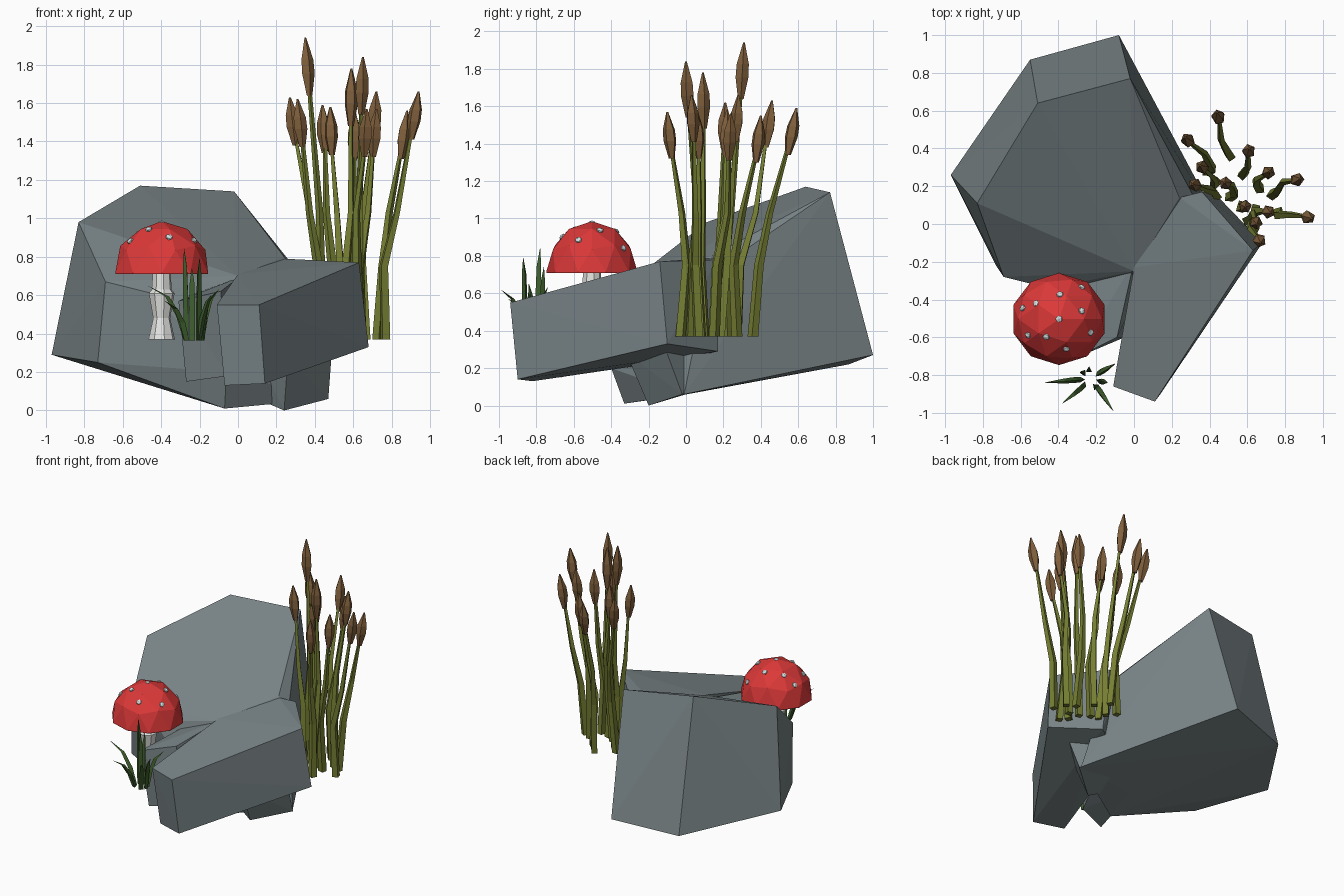
import bpy, bmesh, math
from mathutils import Vector, Matrix

if "Cube" in bpy.data.objects:
    bpy.data.objects.remove(bpy.data.objects["Cube"])


def material(name, rgb):
    m = bpy.data.materials.new(name)
    m.diffuse_color = (*rgb, 1)
    m.use_nodes = True
    m.node_tree.nodes["Principled BSDF"].inputs["Base Color"].default_value = m.diffuse_color
    return m


STONE = material("grey stone", (0.19, 0.23, 0.24))
RED = material("cap red", (0.72, 0.04, 0.04))
WHITE = material("stem white", (0.78, 0.78, 0.76))
SPOT = material("spot white", (0.68, 0.76, 0.76))
GRASS = material("grass green", (0.05, 0.115, 0.027))
REED = material("reed green", (0.18, 0.21, 0.033))
BROWN = material("reed brown", (0.215, 0.115, 0.045))


def finish(bm, name, mat):
    bmesh.ops.recalc_face_normals(bm, faces=bm.faces)
    me = bpy.data.meshes.new(name)
    bm.to_mesh(me)
    bm.free()
    me.materials.append(mat)
    ob = bpy.data.objects.new(name, me)
    bpy.context.collection.objects.link(ob)
    return ob


def rock(name, points):
    """Faceted boulder: convex hull of its corners."""
    bm = bmesh.new()
    for p in points:
        bm.verts.new(p)
    res = bmesh.ops.convex_hull(bm, input=bm.verts)
    loose = [g for g in res["geom_interior"] if isinstance(g, bmesh.types.BMVert)]
    bmesh.ops.delete(bm, geom=loose, context='VERTS')
    return finish(bm, name, STONE)


def tube(bm, path, radii, sides, turn=0.0):
    """Closed low-poly tube with horizontal rings along a path."""
    rings = []
    for p, r in zip(path, radii):
        rings.append([bm.verts.new((p[0] + r * math.cos(turn + math.tau * i / sides),
                                    p[1] + r * math.sin(turn + math.tau * i / sides), p[2]))
                      for i in range(sides)])
    for a, b in zip(rings, rings[1:]):
        for i in range(sides):
            j = (i + 1) % sides
            bm.faces.new((a[i], a[j], b[j], b[i]))
    bm.faces.new(rings[0][::-1])
    bm.faces.new(rings[-1])


# Boulders
rock("large_rock", [
    (-0.51, 0.64, 1.17), (-0.02, 0.77, 1.14), (-0.83, 0.11, 0.98), (-0.69, -0.28, 0.67),
    (-0.45, -0.34, 0.61), (0.0, -0.25, 0.70), (0.24, 0.14, 0.80), (0.33, 0.12, 0.70),
    (-0.08, 1.0, 0.27), (-0.55, 0.87, 0.22), (-0.97, 0.26, 0.29), (-0.73, -0.22, 0.25),
    (-0.07, -0.33, 0.01), (-0.06, -0.4, 0.2), (0.0, -0.05, 0.05), (0.46, -0.01, 0.06)])
# Foot leaning forward under the long rock
rock("rock_foot", [
    (0.24, -0.2, 0.0), (0.47, -0.02, 0.06), (0.26, -0.32, 0.28), (0.49, -0.12, 0.33),
    (0.1, -0.15, 0.06), (0.1, -0.25, 0.28), (0.2, 0.1, 0.09), (0.2, 0.1, 0.4)])
rock("long_rock", [
    (0.63, -0.14, 0.77), (0.11, -0.94, 0.55), (-0.11, -0.86, 0.55), (0.0, -0.23, 0.71),
    (0.24, 0.14, 0.79), (0.36, 0.17, 0.78),
    (0.68, -0.10, 0.33), (0.14, -0.90, 0.14), (-0.07, -0.82, 0.13), (0.42, 0.17, 0.29),
    (0.15, 0.0, 0.25)])
rock("side_rock", [
    (-0.31, -0.71, 0.57), (-0.09, -0.60, 0.62), (0.0, -0.2, 0.69), (-0.25, -0.25, 0.60),
    (-0.27, -0.67, 0.15), (-0.05, -0.60, 0.18), (0.1, -0.2, 0.3), (-0.22, -0.25, 0.25)])

# Mushroom
CX, CY, CZ = -0.397, -0.503, 0.715
bm = bmesh.new()
tube(bm, [(CX, CY, z) for z in (0.37, 0.48, 0.61, 0.63, 0.74)],
     (0.07, 0.045, 0.068, 0.052, 0.048), 8, 0.2)
finish(bm, "mushroom_stem", WHITE)

bm = bmesh.new()
bmesh.ops.create_icosphere(bm, subdivisions=2, radius=1)
bmesh.ops.bisect_plane(bm, geom=bm.verts[:] + bm.edges[:] + bm.faces[:], dist=1e-4,
                       plane_co=(0, 0, -0.02), plane_no=(0, 0, -1), clear_outer=True)
bmesh.ops.holes_fill(bm, edges=[e for e in bm.edges if e.is_boundary])
for v in bm.verts:
    v.co = Vector((CX + v.co.x * 0.254, CY + v.co.y * 0.244, CZ + v.co.z * 0.27))
finish(bm, "mushroom_cap", RED)

bm = bmesh.new()
spots = [(0, 0), (-0.125, 0.085), (0.005, 0.135), (0.125, 0.045), (0.125, 0.175),
         (0.175, -0.075), (0.04, -0.165), (-0.07, -0.098), (-0.17, -0.09), (-0.2, 0.06)]
for x, y in spots:
    z = 0.27 * math.sqrt(max(0, 1 - (x / 0.252) ** 2 - (y / 0.242) ** 2))
    n = Vector((x / 0.063, y / 0.059, z / 0.073)).normalized()
    m = (Matrix.Translation(Vector((CX + x, CY + y, CZ + z)) - n * 0.008)
         @ n.to_track_quat('Z', 'Y').to_matrix().to_4x4()
         @ Matrix.Diagonal((0.02, 0.02, 0.012, 1)))
    bmesh.ops.create_icosphere(bm, subdivisions=1, radius=1, matrix=m)
finish(bm, "mushroom_spots", SPOT)

# Grass tuft: tapering blades curving outward to their tips
bm = bmesh.new()
root = Vector((-0.23, -0.82, 0.365))
tips = [(-0.47, -0.84, 0.65), (-0.38, -0.95, 0.57), (-0.11, -0.99, 0.62), (-0.10, -0.74, 0.63),
        (-0.28, -0.78, 0.84), (-0.20, -0.87, 0.79), (-0.24, -0.76, 0.74), (-0.14, -0.84, 0.60)]
for k, t in enumerate(tips):
    t = Vector(t)
    out = Vector((t.x - root.x, t.y - root.y, 0))
    base = root + out.normalized() * 0.045
    path = []
    for s, h in ((0, 0), (0.2, 0.45), (0.5, 0.8), (1, 1)):
        p = base.lerp(t, s)
        p.z = root.z + (t.z - root.z) * h
        path.append(p)
    tube(bm, path, (0.016, 0.018, 0.014, 0.001), 3, k * 1.3)
finish(bm, "grass_tuft", GRASS)

# Reeds: bent stems with spindle-shaped heads
heads = [(0.35, 0.31, 1.94), (0.27, 0.46, 1.63), (0.44, 0.59, 1.59), (0.59, 0.09, 1.78),
         (0.65, 0.0, 1.84), (0.67, -0.10, 1.57), (0.94, 0.03, 1.66), (0.88, 0.24, 1.56),
         (0.72, 0.28, 1.66), (0.61, 0.40, 1.55), (0.48, 0.22, 1.58), (0.31, 0.21, 1.62),
         (0.72, 0.06, 1.57)]
stems, tops = bmesh.new(), bmesh.new()
mid = Vector((0.56, 0.14, 0))
for k, h in enumerate(heads):
    tip = Vector(h)
    out = Vector((tip.x, tip.y, 0)) - mid
    length = 0.30 if tip.z > 1.7 else 0.25
    lean = out * 0.1

    def at(f, z, shift=0.0):
        """Point on the stem, pushed sideways a little to bend it."""
        p = mid + out * f + Vector((math.cos(k * 2.1 + z * 5), math.sin(k * 2.1 + z * 5), 0)) * 0.018
        p.y -= shift
        p.z = z
        return p

    low = tip - lean - Vector((0, 0, length))
    path = [at(0.56, 0.37, 0.03), at(0.56, 0.75, 0.02), at(0.68, 1.03),
            low + Vector((0, 0, 0.04))]
    tube(stems, path, (0.029, 0.026, 0.019, 0.011), 4, k * 0.7)
    tube(tops, [low.lerp(tip, s) for s in (0, 0.38, 0.62, 1)],
         (0.016, 0.036, 0.034, 0.005), 5, k * 0.9)
finish(stems, "reed_stems", REED)
finish(tops, "reed_heads", BROWN)
